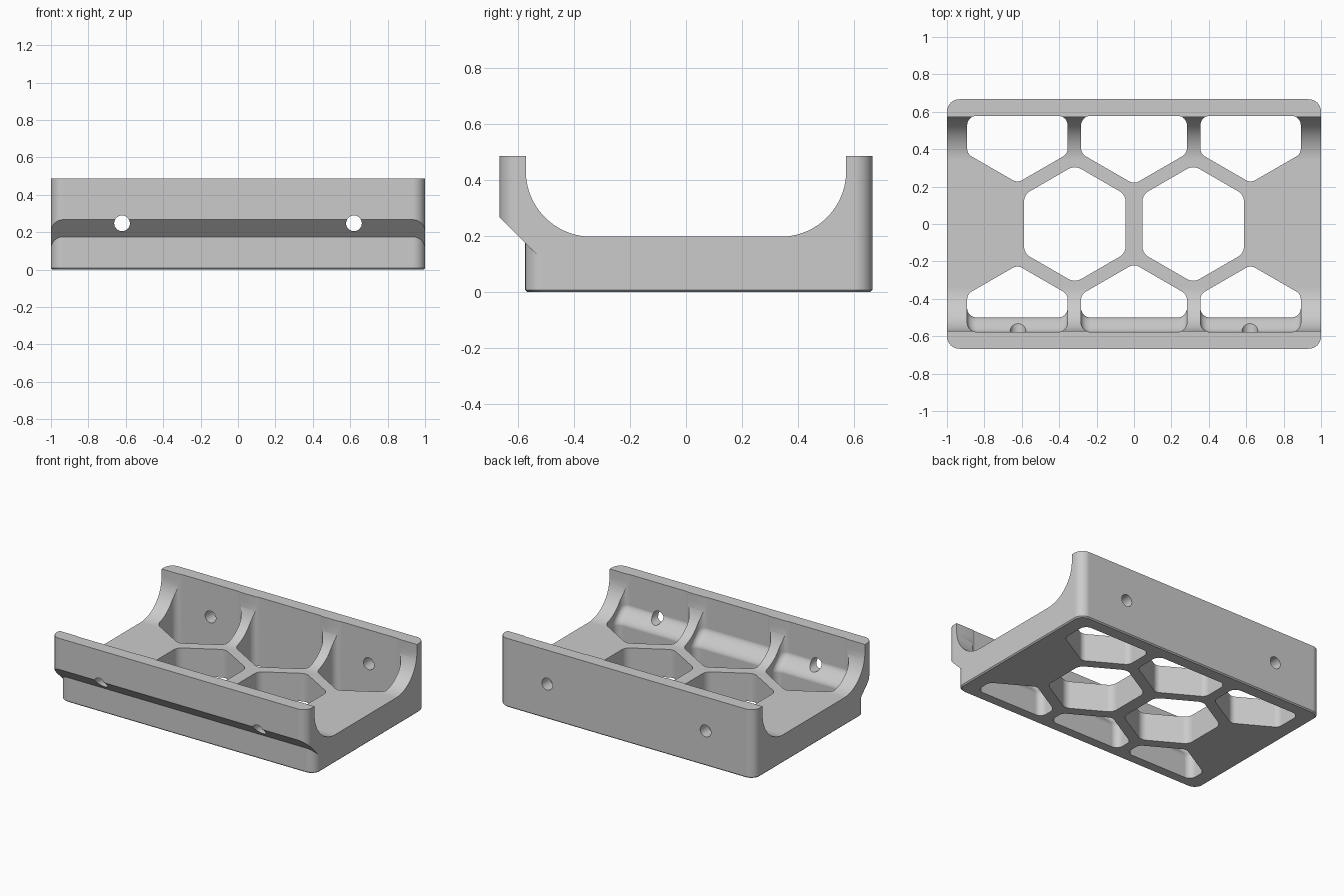
import bpy, bmesh, math
from mathutils import Vector

if "Cube" in bpy.data.objects:
    bpy.data.objects.remove(bpy.data.objects["Cube"], do_unlink=True)

grey = bpy.data.materials.new("plain grey")
grey.use_nodes = True
colour = (0.6, 0.6, 0.6, 1)
grey.diffuse_color = colour
grey.node_tree.nodes["Principled BSDF"].inputs["Base Color"].default_value = colour


def rounded(points, radius, steps=8):
    """Polygon with every corner replaced by an arc."""
    out = []
    n = len(points)
    for i in range(n):
        p = Vector(points[i])
        a = (Vector(points[i - 1]) - p).normalized()
        b = (Vector(points[(i + 1) % n]) - p).normalized()
        half = a.angle(b) / 2
        reach = radius / math.tan(half)
        centre = p + (a + b).normalized() * radius / math.sin(half)
        start = (p + a * reach - centre).normalized()
        end = (p + b * reach - centre).normalized()
        out += [centre + start.slerp(end, k / steps).normalized() * radius
                for k in range(steps + 1)]
    return out


def loft(name, rings):
    """Closed solid through rings with equal point counts."""
    bm = bmesh.new()
    loops = [[bm.verts.new(p) for p in ring] for ring in rings]
    n = len(loops[0])
    for low, high in zip(loops, loops[1:]):
        for i in range(n):
            j = (i + 1) % n
            bm.faces.new((low[i], low[j], high[j], high[i]))
    bm.faces.new(loops[0])
    bm.faces.new(loops[-1])
    bmesh.ops.recalc_face_normals(bm, faces=bm.faces)
    mesh = bpy.data.meshes.new(name)
    bm.to_mesh(mesh)
    bm.free()
    mesh.materials.append(grey)
    obj = bpy.data.objects.new(name, mesh)
    bpy.context.collection.objects.link(obj)
    return obj


def upright(name, outline, levels):
    """Stack of outlines; outline(value) is drawn at each (z, value)."""
    return loft(name, [[(p.x, p.y, z) for p in outline(v)] for z, v in levels])


def along_x(name, profile):
    return loft(name, [[(x, y, z) for y, z in profile] for x in (-1.2, 1.2)])


def cut(target, cutter):
    mod = target.modifiers.new("cut", "BOOLEAN")
    mod.operation = "DIFFERENCE"
    mod.solver = "EXACT"
    mod.object = cutter
    bpy.context.view_layer.objects.active = target
    bpy.ops.object.modifier_apply(modifier=mod.name)
    bpy.data.objects.remove(cutter, do_unlink=True)


def slab(x, front, back):
    """Rounded rectangle outline as a function of its inset."""
    def outline(i):
        x1, y0, y1 = x - i, front + i, back - i
        return rounded([(-x1, y0), (x1, y0), (x1, y1), (-x1, y1)], 0.066 - i * 0.5)
    return outline


# Main block with a fine chamfer round the bottom
TOP, CHAMFER = 0.487, 0.008
body = upright("cradle_body", slab(1, -0.667, 0.667),
               [(0, CHAMFER), (CHAMFER, 0), (TOP, 0)])

# Sloped undercut at the front, leaving the narrower rounded base
undercut = along_x("undercut", [(-0.8, 0.4), (-0.3, -0.1), (-0.8, -0.1)])
base = upright("base_keep", slab(1.001, -0.575, 0.9),
               [(-0.11, 0.118), (CHAMFER, 0), (0.6, 0)])
cut(undercut, base)
cut(body, undercut)

# Trough with large fillets against both walls
WALL, FLOOR, R = 0.573, 0.198, 0.235
trough = [(WALL, 0.6)]
for k in range(25):
    a = math.pi / 2 * k / 24
    trough.append((WALL - R + R * math.cos(a), FLOOR + R - R * math.sin(a)))
trough += [(-y, z) for y, z in reversed(trough)]
cut(body, along_x("trough", trough))

# Two whole hexagon openings in the middle
for side in (-1, 1):
    def hexagon(_):
        return rounded([(side * 0.3165 + 0.3135 * math.sin(k * math.pi / 3),
                         0.3135 * math.cos(k * math.pi / 3)) for k in range(6)], 0.065)
    cut(body, upright("hexagon", hexagon, [(-0.1, 0), (0.6, 0)]))

# Front pockets bulge outwards above the base wall, back pockets are straight
front_levels = [(-0.1, 0.5)]
for k in range(13):
    t = k / 12
    front_levels.append((0.152 + 0.118 * t, 0.5 + 0.077 * t * t * (3 - 2 * t)))
front_levels.append((0.6, 0.577))
back_levels = [(-0.1, 0.578), (0.6, 0.578)]

for x, half, tip in ((-0.6235, 0.2685, 0.22), (0, 0.283, 0.213), (0.6235, 0.2685, 0.22)):
    shoulder = tip + half * math.tan(math.pi / 6)
    for sign, levels in ((-1, front_levels), (1, back_levels)):
        def pocket(reach):
            return rounded([(x, sign * tip), (x + half, sign * shoulder),
                            (x + half, sign * reach), (x - half, sign * reach),
                            (x - half, sign * shoulder)], 0.05)
        cut(body, upright("pocket", pocket, levels))

# Screw holes through both walls
for x in (-0.62, 0.62):
    ring = [(x + 0.042 * math.cos(k * math.pi / 16), 0.247 + 0.042 * math.sin(k * math.pi / 16))
            for k in range(32)]
    cut(body, loft("screw_hole", [[(u, y, z) for u, z in ring] for y in (-0.9, 0.9)]))

# Smooth the curved walls, keep the edges sharp and the flats even
bpy.ops.object.select_all(action="DESELECT")
body.select_set(True)
bpy.context.view_layer.objects.active = body
bpy.ops.object.shade_smooth_by_angle(angle=math.radians(30))
even = body.modifiers.new("even_flats", "WEIGHTED_NORMAL")
even.keep_sharp = True
even.weight = 100
